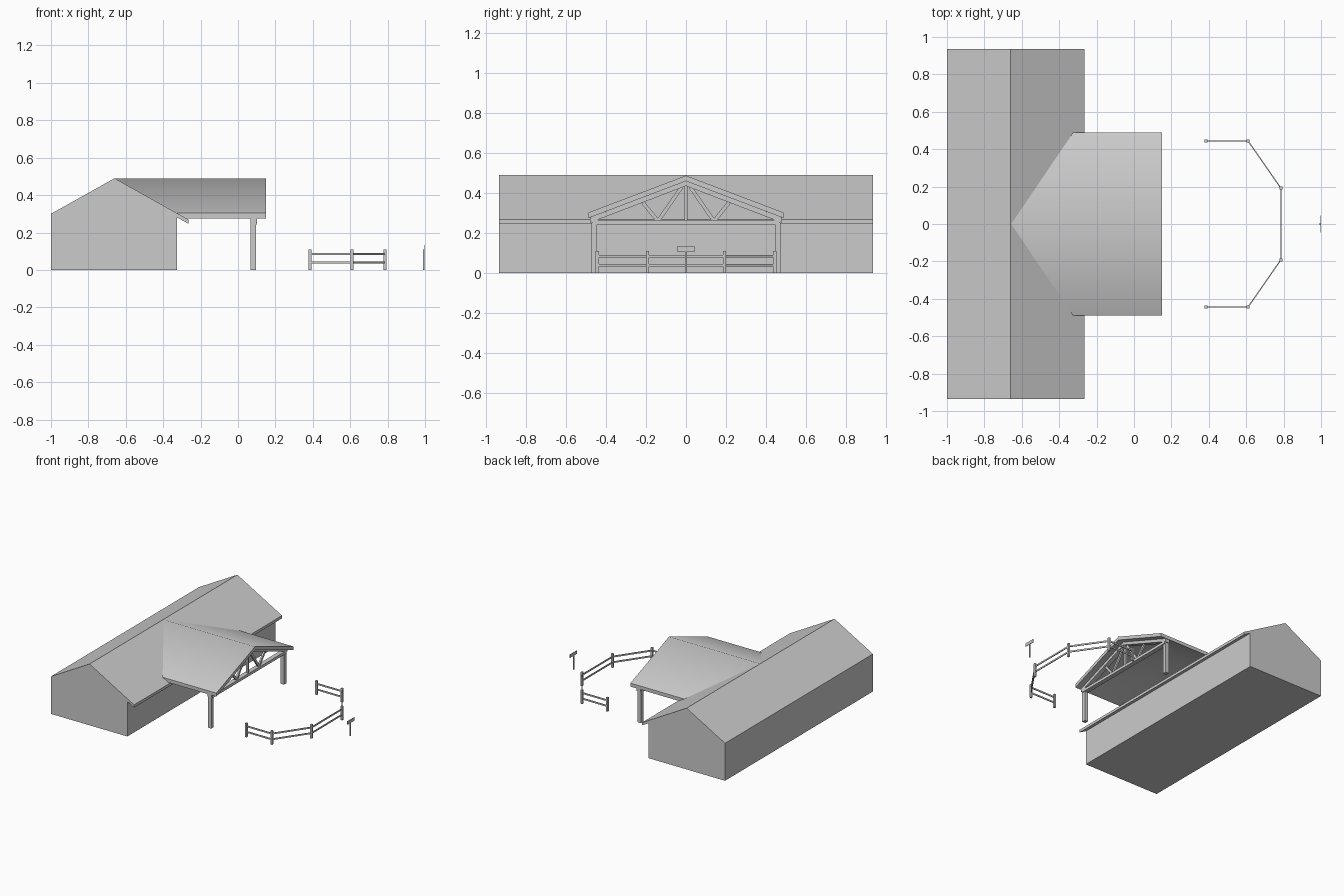
import bpy, bmesh, math
from mathutils import Vector

if "Cube" in bpy.data.objects:
    bpy.data.objects.remove(bpy.data.objects["Cube"])


def mesh_object(name, verts, faces):
    me = bpy.data.meshes.new(name)
    me.from_pydata(verts, [], faces)
    bm = bmesh.new()
    bm.from_mesh(me)
    bmesh.ops.recalc_face_normals(bm, faces=bm.faces)
    bm.to_mesh(me)
    bm.free()
    ob = bpy.data.objects.new(name, me)
    bpy.context.collection.objects.link(ob)
    return ob


def prism(name, ring_a, ring_b):
    n = len(ring_a)
    faces = [tuple(range(n)), tuple(range(n, 2 * n))]
    faces += [(i, (i + 1) % n, n + (i + 1) % n, n + i) for i in range(n)]
    return mesh_object(name, ring_a + ring_b, faces)


def box(name, x0, x1, y0, y1, z0, z1):
    ring = [(x0, y0), (x1, y0), (x1, y1), (x0, y1)]
    return prism(name, [(x, y, z0) for x, y in ring], [(x, y, z1) for x, y in ring])


def bar(name, a, b, width, height_dir, height):
    # straight beam of rectangular section between two points
    a, b = Vector(a), Vector(b)
    up = Vector(height_dir)
    side = (b - a).cross(up).normalized() * width / 2
    up = (b - a).cross(side).normalized() * height / 2
    corners = [side + up, side - up, -side - up, -side + up]
    return prism(name, [tuple(a + c) for c in corners], [tuple(b + c) for c in corners])


# main building with overhanging front eave
hall = [(-1, 0), (-0.325, 0), (-0.325, 0.28), (-0.265, 0.247),
        (-0.265, 0.269), (-0.66, 0.49), (-1, 0.30)]
prism("main_building", [(x, -0.935, z) for x, z in hall], [(x, 0.935, z) for x, z in hall])

# porch roof slab, cut at the back along the main roof slope
slab = [(0, 0.488), (0.488, 0.303), (0.488, 0.275), (0, 0.46), (-0.488, 0.275), (-0.488, 0.303)]
back = [(-0.66 + (0.49 - z) / 0.5595, y, z) for y, z in slab]
faces = [(0, 1, 7, 6), (1, 2, 8, 7), (2, 3, 9, 8), (3, 4, 10, 9), (4, 5, 11, 10), (5, 0, 6, 11),
         (0, 1, 2, 3), (0, 3, 4, 5), (6, 7, 8, 9), (6, 9, 10, 11)]
roof = mesh_object("porch_roof", back + [(0.15, y, z) for y, z in slab], faces)
bpy.context.view_layer.objects.active = roof
roof.select_set(True)
bpy.ops.object.shade_smooth_by_angle(angle=math.radians(45))

# truss under the porch roof
TX0, TX1 = 0.066, 0.102
TX = (TX0 + TX1) / 2
box("truss_bottom_chord", TX0, TX1, -0.47, 0.47, 0.243, 0.265)
box("truss_king_post", TX - 0.009, TX + 0.009, -0.008, 0.008, 0.265, 0.44)
for s, side in ((-1, "left"), (1, "right")):
    rafter = [(0, 0.46), (0.48 * s, 0.278), (0.48 * s, 0.252), (0, 0.436)]
    prism("truss_rafter_" + side, [(TX0, y, z) for y, z in rafter],
          [(TX1, y, z) for y, z in rafter])
    bar("truss_inner_brace_" + side, (TX, 0.022 * s, 0.43), (TX, 0.14 * s, 0.26),
        0.018, (1, 0, 0), 0.014)
    bar("truss_outer_brace_" + side, (TX, 0.216 * s, 0.353), (TX, 0.14 * s, 0.26),
        0.018, (1, 0, 0), 0.014)
    box("porch_post_" + side, 0.066, 0.096, 0.46 * s - 0.015, 0.46 * s + 0.015, 0, 0.25)

# fence: posts joined by two rails
posts = [(0.385, -0.444), (0.61, -0.444), (0.785, -0.192),
         (0.785, 0.192), (0.61, 0.444), (0.385, 0.444)]
for x, y in posts:
    box("fence_post", x - 0.008, x + 0.008, y - 0.008, y + 0.008, 0, 0.11)
for (xa, ya), (xb, yb) in zip(posts, posts[1:]):
    for z in (0.04, 0.085):
        bar("fence_rail", (xa, ya, z), (xb, yb, z), 0.006, (0, 0, 1), 0.012)

# sign
box("sign_post", 0.989, 0.997, -0.004, 0.004, 0, 0.11)
box("sign_board", 0.996, 1.0, -0.045, 0.045, 0.108, 0.134)
